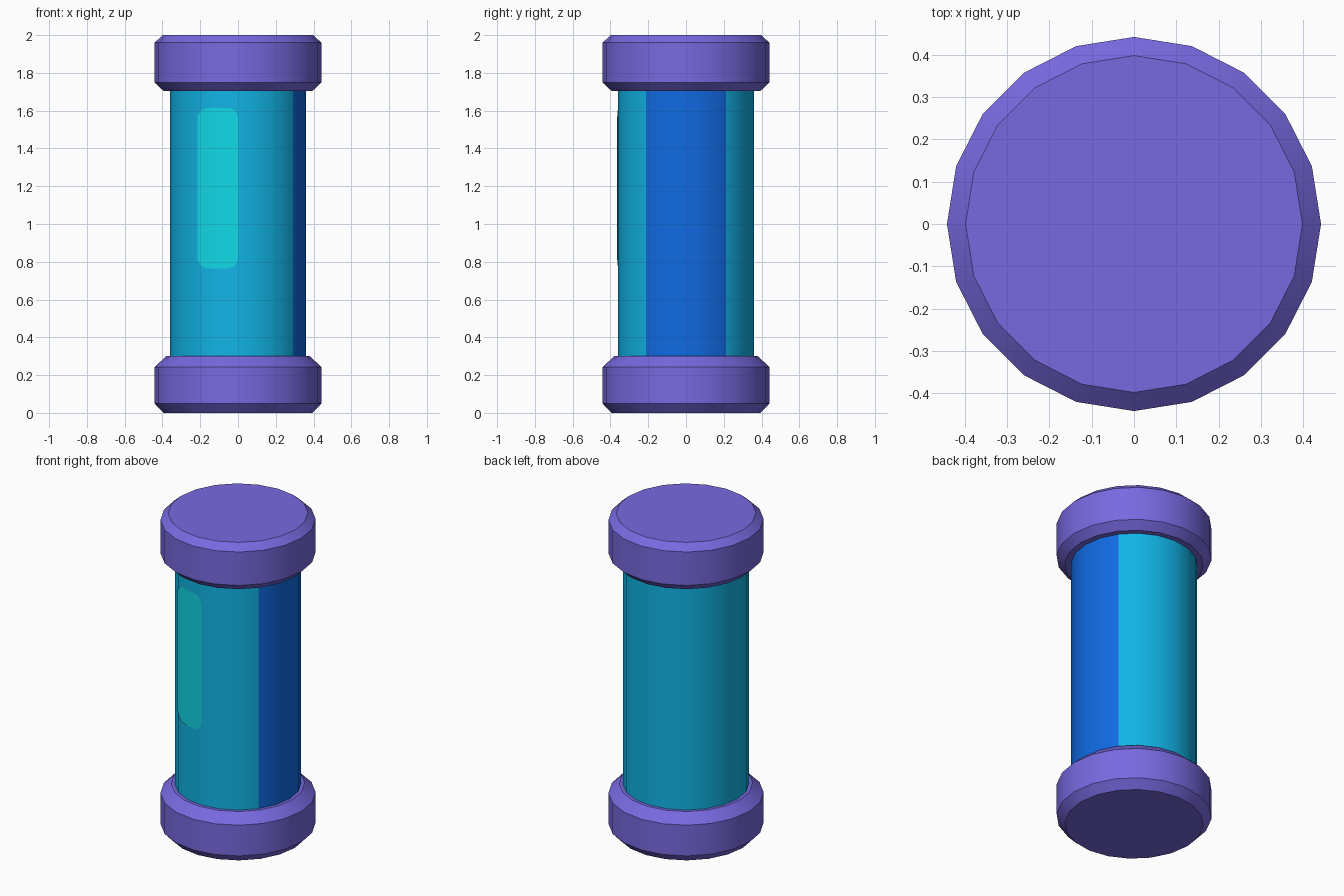
import bpy, math

if "Cube" in bpy.data.objects:
    bpy.data.objects.remove(bpy.data.objects["Cube"])

SIDES = 20


def material(name, rgb):
    lin = [(c / 255 / 12.92) if c / 255 <= 0.04045 else ((c / 255 + 0.055) / 1.055) ** 2.4 for c in rgb]
    m = bpy.data.materials.new(name)
    m.diffuse_color = (*lin, 1)
    m.use_nodes = True
    m.node_tree.nodes["Principled BSDF"].inputs["Base Color"].default_value = m.diffuse_color
    return m


purple = material("purple", (120, 105, 224))
cyan = material("cyan", (17, 180, 230))
blue = material("deep blue", (16, 106, 226))
teal = material("teal highlight", (17, 216, 230))


def build(name, verts, faces, mats):
    me = bpy.data.meshes.new(name)
    me.from_pydata(verts, [], faces)
    for m in mats:
        me.materials.append(m)
    ob = bpy.data.objects.new(name, me)
    bpy.context.collection.objects.link(ob)
    bpy.ops.object.select_all(action='DESELECT')
    bpy.context.view_layer.objects.active = ob
    ob.select_set(True)
    bpy.ops.object.shade_smooth_by_angle(angle=math.radians(25))
    return ob


def lathe(name, profile, mats):
    """Closed solid of revolution from (radius, z) points, bottom to top."""
    n = SIDES
    verts = [(r * math.cos(2 * math.pi * i / n), r * math.sin(2 * math.pi * i / n), z)
             for r, z in profile for i in range(n)]
    faces = [(k * n + i, k * n + (i + 1) % n, (k + 1) * n + (i + 1) % n, (k + 1) * n + i)
             for k in range(len(profile) - 1) for i in range(n)]
    last = (len(profile) - 1) * n
    faces += [tuple(reversed(range(n))), tuple(range(last, last + n))]
    return build(name, verts, faces, mats)


# End caps with bevelled rims
lathe("bottom_cap", [(0.395, 0), (0.442, 0.05), (0.442, 0.243), (0.38, 0.30)], [purple])
lathe("top_cap", [(0.395, 1.705), (0.442, 1.75), (0.442, 1.96), (0.398, 2.0)], [purple])

# Tube body, with a blue band on the faces turned to +x
body = lathe("tube_body", [(0.36, 0.25), (0.36, 1.75)], [cyan, blue])
for p in body.data.polygons:
    if abs(p.normal.z) < 0.5 and p.normal.x > math.cos(math.radians(36)):
        p.material_index = 1


# Highlight plate lying on two front-left facets, with clipped corners
def on_facet(t, z):
    """Point on the facets: t runs 0..2 over the facets from 234 to 270 degrees."""
    k = min(int(t), 1)
    a, b = (math.radians(234 + 18 * (k + j)) for j in (0, 1))
    f, r = t - k, 0.364
    return (r * (math.cos(a) * (1 - f) + math.cos(b) * f),
            r * (math.sin(a) * (1 - f) + math.sin(b) * f), z)


z0, z1 = 0.765, 1.615
columns = [(0, 0.045), (0.17, 0.015), (0.42, 0), (1, 0), (1.6, 0), (1.85, 0.015), (2, 0.045)]
verts = [on_facet(t, z) for t, c in columns for z in (z0 + c, z1 - c)]
faces = [(2 * i, 2 * i + 2, 2 * i + 3, 2 * i + 1) for i in range(len(columns) - 1)]
build("highlight_plate", verts, faces, [teal])
